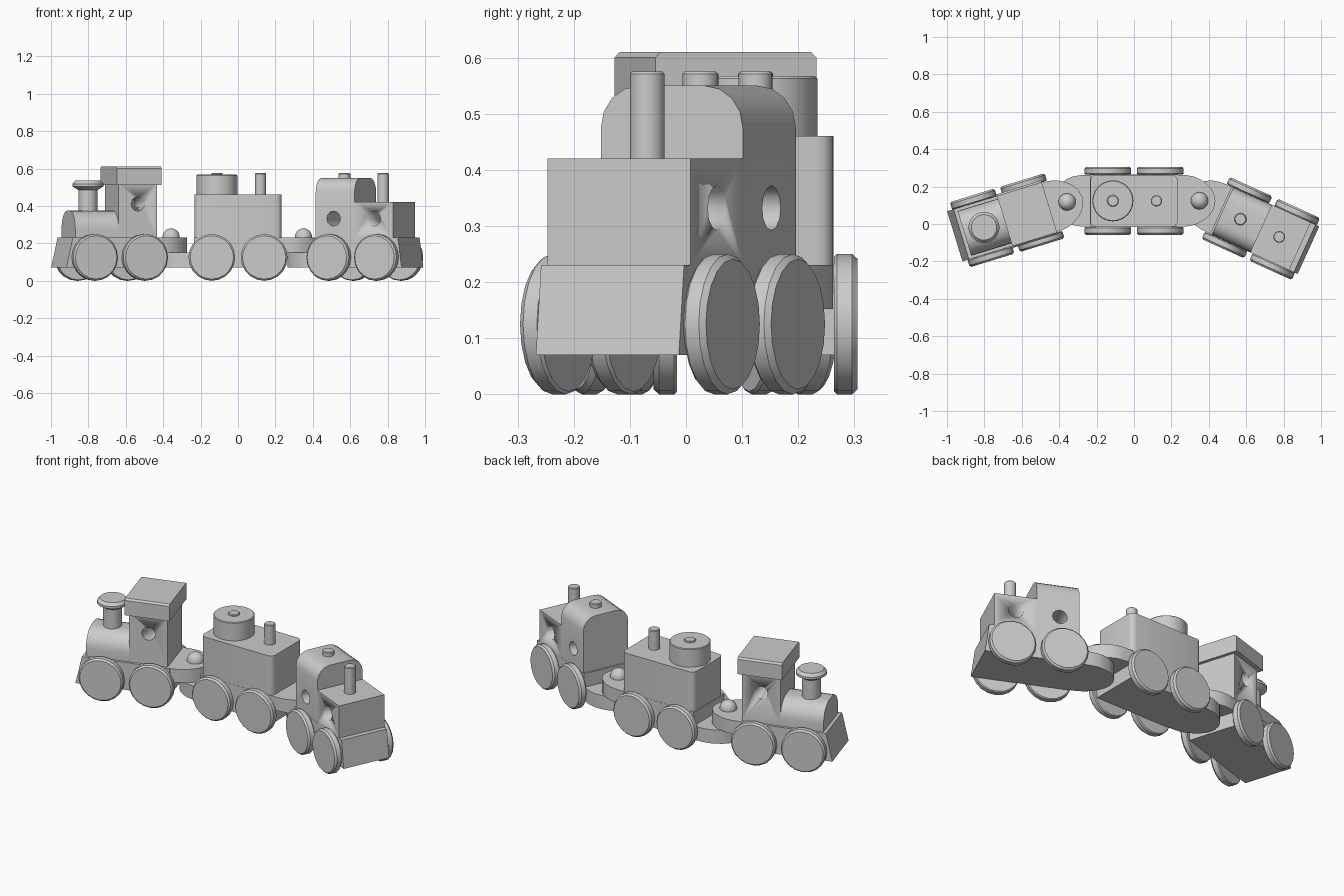
import bpy, bmesh
from math import radians, sin, cos, pi
from mathutils import Matrix, Vector

if "Cube" in bpy.data.objects:
    bpy.data.objects.remove(bpy.data.objects["Cube"])

# Car frames: local x runs along the train, local y across it
LOCO = Matrix.Translation((-0.678, 0.020, 0)) @ Matrix.Rotation(radians(17), 4, 'Z')
MID = Matrix.Translation((0, 0.124, 0))
TAIL = Matrix.Translation((0.678, -0.024, 0)) @ Matrix.Rotation(radians(-24.5), 4, 'Z')


def finish(name, bm, car, smooth=True):
    bmesh.ops.recalc_face_normals(bm, faces=bm.faces)
    me = bpy.data.meshes.new(name)
    bm.to_mesh(me)
    bm.free()
    ob = bpy.data.objects.new(name, me)
    bpy.context.collection.objects.link(ob)
    ob.matrix_world = car
    bpy.ops.object.select_all(action='DESELECT')
    ob.select_set(True)
    bpy.context.view_layer.objects.active = ob
    if smooth:
        bpy.ops.object.shade_smooth_by_angle(angle=radians(32))
    return ob


def prism(name, car, pts, axis, a, b):
    """Extrude a 2D outline along axis from a to b."""
    place = {'x': lambda p, t: (t, p[0], p[1]),
             'y': lambda p, t: (p[0], t, p[1]),
             'z': lambda p, t: (p[0], p[1], t)}[axis]
    bm = bmesh.new()
    lo = [bm.verts.new(place(p, a)) for p in pts]
    hi = [bm.verts.new(place(p, b)) for p in pts]
    bm.faces.new(lo)
    bm.faces.new(hi)
    for i in range(len(pts)):
        j = (i + 1) % len(pts)
        bm.faces.new((lo[i], lo[j], hi[j], hi[i]))
    return finish(name, bm, car)


def lathe(name, car, profile, centre, axis='z', sides=24):
    """Spin an (r, height) profile that starts and ends off-axis, capped."""
    rot = Matrix.Rotation(radians(-90), 3, 'X') if axis == 'y' else Matrix.Identity(3)
    bm = bmesh.new()
    rings = []
    for r, h in profile:
        rings.append([bm.verts.new(Vector(centre) + rot @ Vector(
            (r * cos(2 * pi * i / sides), r * sin(2 * pi * i / sides), h))) for i in range(sides)])
    bm.faces.new(rings[0])
    bm.faces.new(rings[-1])
    for r0, r1 in zip(rings, rings[1:]):
        for i in range(sides):
            j = (i + 1) % sides
            bm.faces.new((r0[i], r0[j], r1[j], r1[i]))
    return finish(name, bm, car)


def post(name, car, x, r, z0, z1, e=0.004):
    return lathe(name, car, [(r, z0), (r, z1 - e), (r - e, z1)], (x, 0, 0))


def rect(x0, x1, y0, y1):
    return [(x0, y0), (x1, y0), (x1, y1), (x0, y1)]


def arch(half, z0, z1, r, n=5):
    """Cross-section with upright sides and rounded top corners."""
    right = [(half - r + r * cos(i * pi / 2 / n), z1 - r + r * sin(i * pi / 2 / n)) for i in range(n + 1)]
    return [(-half, z0), (half, z0)] + right + [(-x, z) for x, z in reversed(right)]


def cut_window(ob, car, x, z, r):
    cutter = lathe("window_cutter", car, [(r, -0.3), (r, 0.3)], (x, 0, z), 'y', 12)
    cutter.hide_render = True
    mod = ob.modifiers.new("window", 'BOOLEAN')
    mod.operation, mod.object, mod.solver = 'DIFFERENCE', cutter, 'EXACT'
    bpy.context.view_layer.objects.active = ob
    bpy.ops.object.modifier_apply(modifier=mod.name)
    bpy.data.objects.remove(cutter)


def wheels(prefix, car):
    for end, x in (("front", -0.14), ("rear", 0.14)):
        for side, s in (("left", 1), ("right", -1)):
            lathe(f"{prefix}_{end}_{side}_wheel", car,
                  [(0.12, s * 0.14), (0.125, s * 0.145), (0.125, s * 0.172), (0.116, s * 0.182)],
                  (x, 0, 0.125), 'y', 20)


def tongue(name, car, ball_x, d, z0, z1):
    """Rounded coupling plate around the pin at ball_x, pointing along d."""
    half = [(-0.15, 0.139), (-0.07, 0.137), (-0.03, 0.13), (0, 0.117), (0.035, 0.095),
            (0.06, 0.07), (0.078, 0.038)]
    pts = half + [(0.085, 0)] + [(x, -y) for x, y in reversed(half)]
    prism(name, car, [(ball_x + d * x, y) for x, y in pts], 'z', z0, z1)


def pin(name, car, x):
    dome = [(0.046 * cos(a * pi / 16), 0.234 + 0.046 * sin(a * pi / 16)) for a in range(8)]
    lathe(name, car, [(0.046, 0.08)] + dome, (x, 0, 0))


# Locomotive
prism("loco_base", LOCO, [(-0.293, 0.07), (0.235, 0.07), (0.235, 0.23), (-0.257, 0.23)], 'y', -0.14, 0.14)
tongue("loco_tongue", LOCO, 0.335, 1, 0.152, 0.23)
prism("boiler", LOCO, arch(0.125, 0.23, 0.375, 0.1, 7), 'x', -0.239, 0.01)
lathe("chimney", LOCO, [(0.051, 0.37), (0.051, 0.485), (0.083, 0.505), (0.083, 0.518), (0.068, 0.535)],
      (-0.13, 0, 0))
cab = prism("loco_cab", LOCO, rect(0.003, 0.219, -0.125, 0.125), 'z', 0.23, 0.52)
cut_window(cab, LOCO, 0.111, 0.41, 0.038)
prism("loco_roof", LOCO, [(-0.15, 0.513), (0.15, 0.513), (0.15, 0.6), (0.14, 0.61), (-0.14, 0.61), (-0.15, 0.6)],
      'x', -0.014, 0.236)
wheels("loco", LOCO)
pin("loco_coupling_pin", LOCO, 0.335)

# Middle car with rounded body corners
prism("middle_base", MID, rect(-0.235, 0.235, -0.14, 0.14), 'z', 0.07, 0.23)
tongue("middle_low_tongue", MID, -0.357, -1, 0.07, 0.15)
tongue("middle_high_tongue", MID, 0.35, 1, 0.152, 0.23)
body, R = [], 0.03
for k, (sx, sy) in enumerate(((1, 1), (-1, 1), (-1, -1), (1, -1))):
    for i in range(5):
        a = (k + i / 4) * pi / 2
        body.append((sx * (0.233 - R) + R * cos(a), sy * (0.139 - R) + R * sin(a)))
prism("middle_body", MID, body, 'z', 0.225, 0.46)
post("drum", MID, -0.113, 0.11, 0.455, 0.567)
post("drum_button", MID, -0.113, 0.031, 0.56, 0.575)
post("middle_post", MID, 0.12, 0.03, 0.455, 0.575)
wheels("middle", MID)
pin("middle_coupling_pin", MID, 0.35)

# Tail car
prism("tail_base", TAIL, [(-0.235, 0.07), (0.28, 0.07), (0.258, 0.23), (-0.235, 0.23)], 'y', -0.14, 0.14)
tongue("tail_tongue", TAIL, -0.36, -1, 0.07, 0.15)
cabin = prism("tail_cabin", TAIL, arch(0.139, 0.23, 0.55, 0.075, 4), 'x', -0.225, 0.003)
cut_window(cabin, TAIL, -0.12, 0.332, 0.04)
box = prism("tail_box", TAIL, rect(0.003, 0.23, -0.14, 0.14), 'z', 0.23, 0.42)
cut_window(box, TAIL, 0.116, 0.332, 0.04)
post("cabin_button", TAIL, -0.12, 0.032, 0.545, 0.575)
post("tail_post", TAIL, 0.108, 0.031, 0.415, 0.575)
wheels("tail", TAIL)
